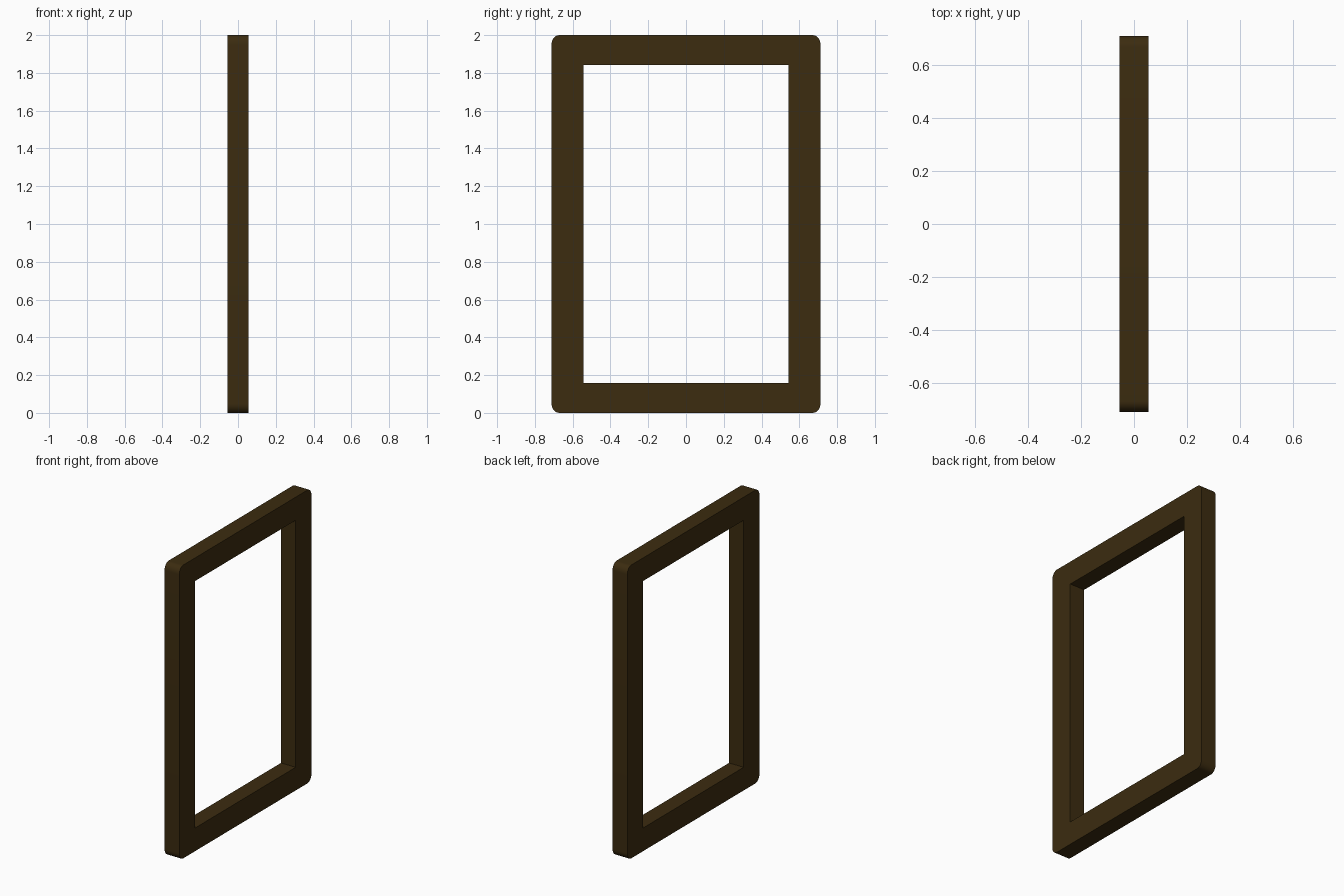
import bpy, bmesh
from math import sin, cos, pi, radians

cube = bpy.data.objects.get("Cube")
if cube:
    bpy.data.objects.remove(cube, do_unlink=True)

HALF_WIDTH, HEIGHT, HALF_DEPTH = 0.712, 2.0, 0.0555
OPEN_HALF_WIDTH, OPEN_HALF_HEIGHT = 0.542, 0.842
RADIUS_Y, RADIUS_Z, STEPS = 0.042, 0.05, 8

# Dark wood colour
wood = bpy.data.materials.new("dark_brown_wood")
wood.use_nodes = True
colour = (0.045, 0.025, 0.005, 1)
wood.diffuse_color = colour
wood.node_tree.nodes["Principled BSDF"].inputs["Base Color"].default_value = colour


def rounded_loop(hw, hh, ry=0, rz=0, steps=0):
    """Rectangle outline in y and z, with elliptical corners."""
    points = []
    for i, (sy, sz) in enumerate([(1, 1), (-1, 1), (-1, -1), (1, -1)]):
        for k in range(steps + 1):
            a = (i + k / max(steps, 1)) * pi / 2
            y = sy * (hw - ry) + ry * cos(a)
            z = sz * (hh - rz) + rz * sin(a)
            points.append((-HALF_DEPTH, y, HEIGHT / 2 + z))
    return points


# Frame face: rounded outside, square opening
bm = bmesh.new()
edges = []
for loop in (rounded_loop(HALF_WIDTH, HEIGHT / 2, RADIUS_Y, RADIUS_Z, STEPS),
             rounded_loop(OPEN_HALF_WIDTH, OPEN_HALF_HEIGHT)):
    verts = [bm.verts.new(p) for p in loop]
    edges += [bm.edges.new((v, verts[i - 1])) for i, v in enumerate(verts)]
bmesh.ops.triangle_fill(bm, edges=edges, use_beauty=True)

# Thickness
result = bmesh.ops.extrude_face_region(bm, geom=bm.faces[:], use_keep_orig=True)
moved = [g for g in result["geom"] if isinstance(g, bmesh.types.BMVert)]
bmesh.ops.translate(bm, verts=moved, vec=(2 * HALF_DEPTH, 0, 0))
bmesh.ops.recalc_face_normals(bm, faces=bm.faces[:])

mesh = bpy.data.meshes.new("frame")
bm.to_mesh(mesh)
bm.free()
mesh.materials.append(wood)
frame = bpy.data.objects.new("frame", mesh)
bpy.context.collection.objects.link(frame)

# Smooth corners, sharp edges
bpy.ops.object.select_all(action="DESELECT")
frame.select_set(True)
bpy.context.view_layer.objects.active = frame
bpy.ops.object.shade_smooth_by_angle(angle=radians(30))
